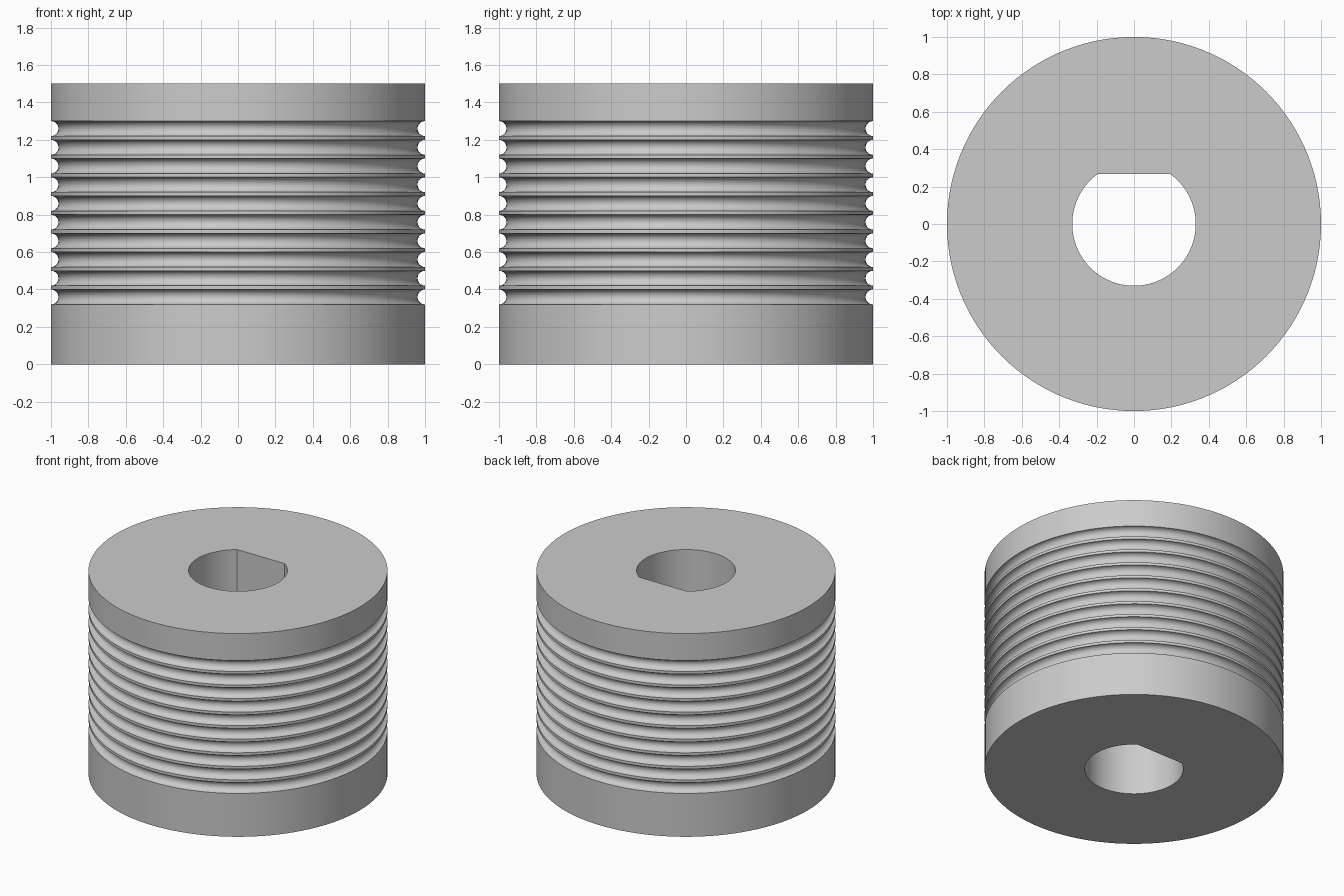
import bpy, bmesh
from math import sin, cos, pi, radians

if "Cube" in bpy.data.objects:
    bpy.data.objects.remove(bpy.data.objects["Cube"])

SEGMENTS = 120
HEIGHT, RADIUS = 1.5, 1.0
BORE = 0.33
FLAT = BORE * sin(radians(54))          # flat side of the D-shaped bore
GROOVES, FIRST, PITCH, GROOVE_R = 10, 0.36, 0.1, 0.04
ARC_STEPS = 12

# Outer profile from bottom to top, with half-round grooves
profile = [(RADIUS, 0)]
for i in range(GROOVES):
    centre = FIRST + i * PITCH
    for k in range(ARC_STEPS + 1):
        a = pi * k / ARC_STEPS
        profile.append((RADIUS - GROOVE_R * sin(a), centre - GROOVE_R * cos(a)))
profile.append((RADIUS, HEIGHT))

bm = bmesh.new()


def ring(radius, z, y_limit=RADIUS):
    """Circle of vertices, cut straight where y exceeds y_limit."""
    angles = [2 * pi * i / SEGMENTS for i in range(SEGMENTS)]
    return [bm.verts.new((radius * cos(a), min(radius * sin(a), y_limit), z))
            for a in angles]


# Outer wall, top face, bore wall and bottom face as one closed loop of rings
rings = [ring(r, z) for r, z in profile]
rings += [ring(BORE, HEIGHT, FLAT), ring(BORE, 0, FLAT)]
for lower, upper in zip(rings, rings[1:] + rings[:1]):
    for i in range(SEGMENTS):
        j = (i + 1) % SEGMENTS
        bm.faces.new((lower[i], lower[j], upper[j], upper[i]))
bmesh.ops.recalc_face_normals(bm, faces=bm.faces)

mesh = bpy.data.meshes.new("grooved_drum")
bm.to_mesh(mesh)
bm.free()
drum = bpy.data.objects.new("grooved_drum", mesh)
bpy.context.collection.objects.link(drum)

# Plain grey material
grey = bpy.data.materials.new("light_grey")
grey.use_nodes = True
colour = (0.6, 0.6, 0.6, 1)
grey.diffuse_color = colour
grey.node_tree.nodes["Principled BSDF"].inputs["Base Color"].default_value = colour
mesh.materials.append(grey)

# Smooth walls with crisp rims
bpy.ops.object.select_all(action="DESELECT")
drum.select_set(True)
bpy.context.view_layer.objects.active = drum
bpy.ops.object.shade_smooth_by_angle(angle=radians(30))
